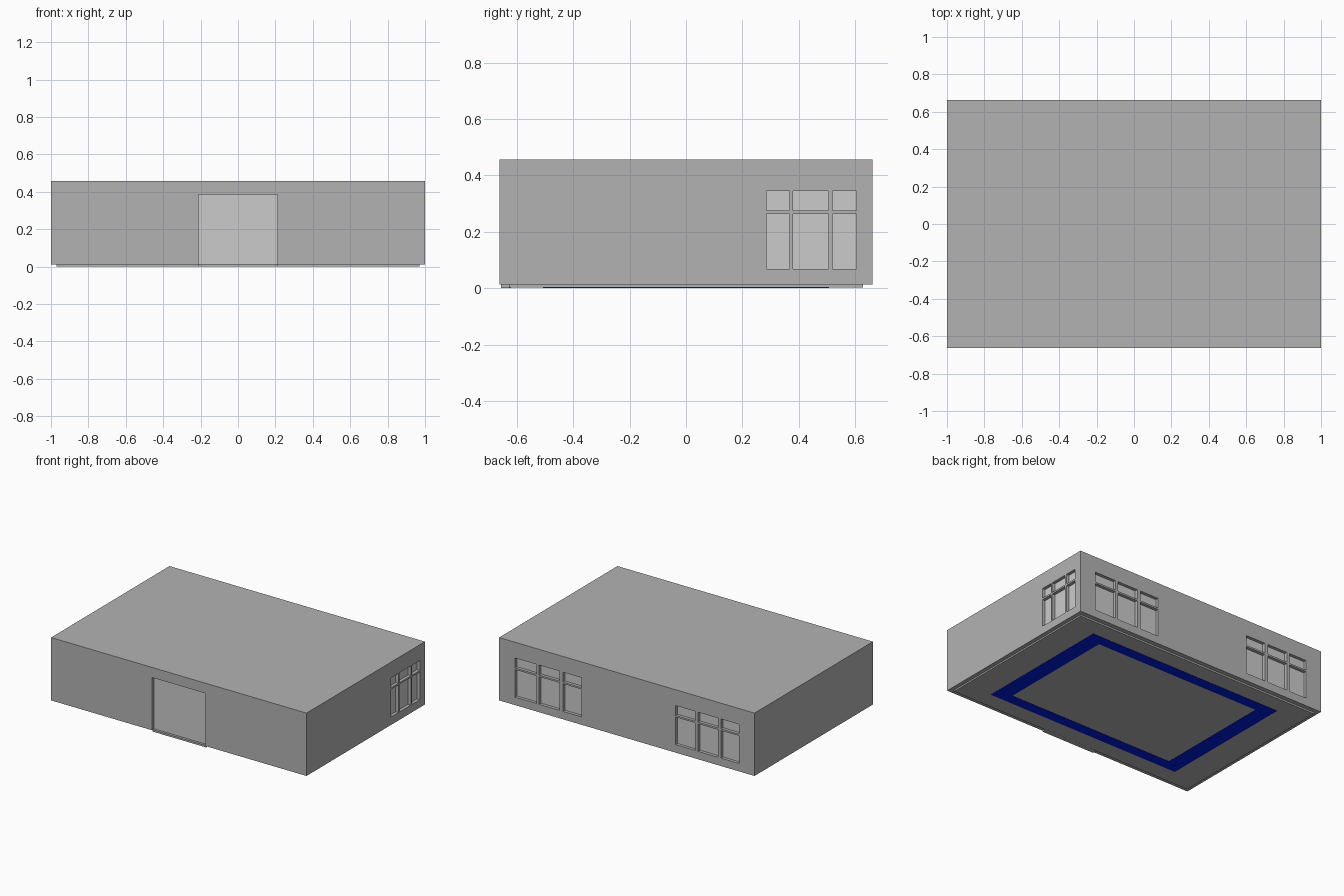
import bpy, bmesh
from mathutils import Matrix, Vector

if "Cube" in bpy.data.objects:
    bpy.data.objects.remove(bpy.data.objects["Cube"])

HX, HY = 1.0, 0.662          # half size of the building
Z0, Z1 = 0.012, 0.457        # underside of walls, roof level
WALL, INSET = 0.032, 0.022   # wall thickness, pane recess


def material(name, rgb):
    m = bpy.data.materials.new(name)
    m.diffuse_color = (*rgb, 1)
    m.use_nodes = True
    m.node_tree.nodes["Principled BSDF"].inputs["Base Color"].default_value = m.diffuse_color
    return m


GREY = material("wall_grey", (0.45, 0.45, 0.45))
PALE = material("pane_grey", (0.65, 0.65, 0.65))
BLUE = material("border_blue", (0.0, 0.01, 0.7))


def boxes(name, ranges, mat=None):
    """One object made of boxes given as ((x0,x1),(y0,y1),(z0,z1))."""
    bm = bmesh.new()
    for r in ranges:
        size = [b - a for a, b in r]
        mid = Vector([(a + b) / 2 for a, b in r])
        bmesh.ops.create_cube(bm, size=1, matrix=Matrix.Translation(mid) @ Matrix.Diagonal((*size, 1)))
    me = bpy.data.meshes.new(name)
    bm.to_mesh(me)
    bm.free()
    ob = bpy.data.objects.new(name, me)
    bpy.context.collection.objects.link(ob)
    if mat:
        me.materials.append(mat)
    return ob


def cut(target, cutter):
    mod = target.modifiers.new(cutter.name, 'BOOLEAN')
    mod.operation = 'DIFFERENCE'
    mod.solver = 'EXACT'
    mod.object = cutter
    cutter.hide_render = True
    cutter.hide_set(True)


# Hollow walls with flat roof
shell = boxes("walls_and_roof", [((-HX, HX), (-HY, HY), (Z0, Z1))], GREY)
room = boxes("room_cutter", [((-HX + WALL, HX - WALL), (-HY + WALL, HY - WALL), (-0.1, Z1 - 0.03))])
cut(shell, room)

# Window openings: three columns by two rows of panes
ROWS = [(0.068, 0.263), (0.275, 0.345)]
BACK_RIGHT = [(0.355, 0.50), (0.528, 0.687), (0.709, 0.875)]
BACK_LEFT = [(-0.877, -0.737), (-0.716, -0.559), (-0.534, -0.382)]
SIDE = [(0.285, 0.367), (0.38, 0.505), (0.52, 0.605)]
holes = []
for row in ROWS:
    holes += [(c, (HY - 0.05, HY + 0.05), row) for c in BACK_RIGHT + BACK_LEFT]
    holes += [((HX - 0.05, HX + 0.05), c, row) for c in SIDE]
# Door opening
holes.append(((-0.21, 0.21), (-HY - 0.05, -HY + 0.05), (-0.01, 0.385)))
cut(shell, boxes("opening_cutter", holes))

# Recessed window panes and door
DEEP = 0.030
PZ = (0.06, 0.353)
for name, cols in (("back_right_glass", BACK_RIGHT), ("back_left_glass", BACK_LEFT)):
    boxes(name, [((cols[0][0] - 0.008, cols[-1][1] + 0.008), (HY - DEEP, HY - INSET), PZ)], PALE)
boxes("side_glass", [((HX - DEEP, HX - INSET), (0.277, 0.613), PZ)], PALE)
boxes("door", [((-0.215, 0.215), (-HY + INSET, -HY + DEEP), (0.012, 0.39))], PALE)

# Floor slab and door threshold
boxes("floor_slab", [((-0.971, 0.971), (-0.628, 0.628), (0.0015, 0.02))], GREY)
boxes("threshold", [((-0.21, 0.21), (-0.657, -0.62), (0.001, 0.014))], GREY)

# Blue border band set into the floor
OX, OY, IX, IY = 0.765, 0.507, 0.652, 0.43
Z = (0.0, 0.021)
band = [((-OX, OX), (IY, OY), Z), ((-OX, OX), (-OY, -IY), Z),
        ((IX, OX), (-IY, IY), Z), ((-OX, -IX), (-IY, IY), Z)]
boxes("floor_border", band, BLUE)
